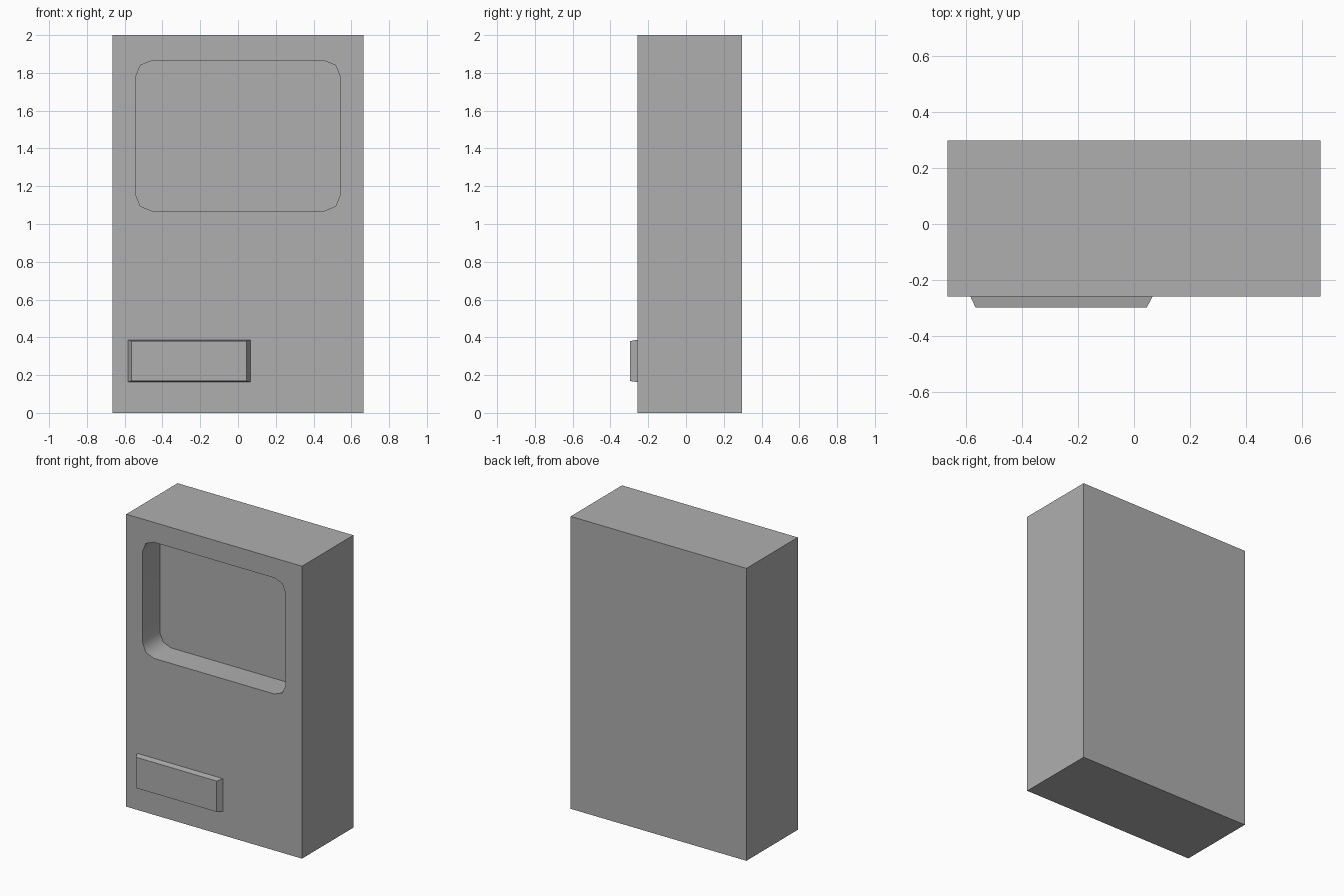
import bpy, bmesh, math

if "Cube" in bpy.data.objects:
    bpy.data.objects.remove(bpy.data.objects["Cube"])

grey = bpy.data.materials.new("dark_grey")
grey.diffuse_color = (0.43, 0.43, 0.43, 1)
grey.use_nodes = True
grey.node_tree.nodes["Principled BSDF"].inputs["Base Color"].default_value = grey.diffuse_color


def loft(name, rings):
    """Closed solid through (outline, y) rings; outlines are lists of (x, z)."""
    bm = bmesh.new()
    loops = [[bm.verts.new((x, y, z)) for x, z in pts] for pts, y in rings]
    for a, b in zip(loops, loops[1:]):
        n = len(a)
        for i in range(n):
            bm.faces.new((a[i], a[(i + 1) % n], b[(i + 1) % n], b[i]))
    bm.faces.new(loops[0])
    bm.faces.new(loops[-1])
    bmesh.ops.recalc_face_normals(bm, faces=bm.faces)
    mesh = bpy.data.meshes.new(name)
    bm.to_mesh(mesh)
    bm.free()
    mesh.materials.append(grey)
    obj = bpy.data.objects.new(name, mesh)
    bpy.context.collection.objects.link(obj)
    return obj


def rect(x0, x1, z0, z1):
    return [(x0, z0), (x1, z0), (x1, z1), (x0, z1)]


def rounded_rect(x0, x1, z0, z1, r, segs):
    pts = []
    corners = ((x1 - r, z1 - r), (x0 + r, z1 - r), (x0 + r, z0 + r), (x1 - r, z0 + r))
    for q, (cx, cz) in enumerate(corners):
        for s in range(segs + 1):
            a = math.pi / 2 * (q + s / segs)
            pts.append((cx + r * math.cos(a), cz + r * math.sin(a)))
    return pts


FRONT, BACK = -0.258, 0.297

# Cabinet body
cabinet = loft("cabinet", [(rect(-0.665, 0.665, 0, 2), FRONT),
                           (rect(-0.665, 0.665, 0, 2), BACK)])

# Window recess cut into the front
window = rounded_rect(-0.541, 0.541, 1.07, 1.864, 0.083, 2)
cutter = loft("window_cutter", [(window, FRONT - 0.1), (window, FRONT + 0.187)])
cutter.hide_render = True
cut = cabinet.modifiers.new("window_recess", 'BOOLEAN')
cut.operation = 'DIFFERENCE'
cut.solver = 'EXACT'
cut.object = cutter
bpy.context.view_layer.objects.active = cabinet
cabinet.select_set(True)
bpy.ops.object.modifier_apply(modifier=cut.name)
bpy.data.objects.remove(cutter)

# Soft recess corners, crisp cabinet edges
bpy.ops.object.shade_smooth_by_angle(angle=math.radians(50))

# Tapered dispensing flap
loft("dispensing_flap", [(rect(-0.583, 0.066, 0.163, 0.387), FRONT),
                         (rect(-0.565, 0.046, 0.169, 0.38), -0.297)])
